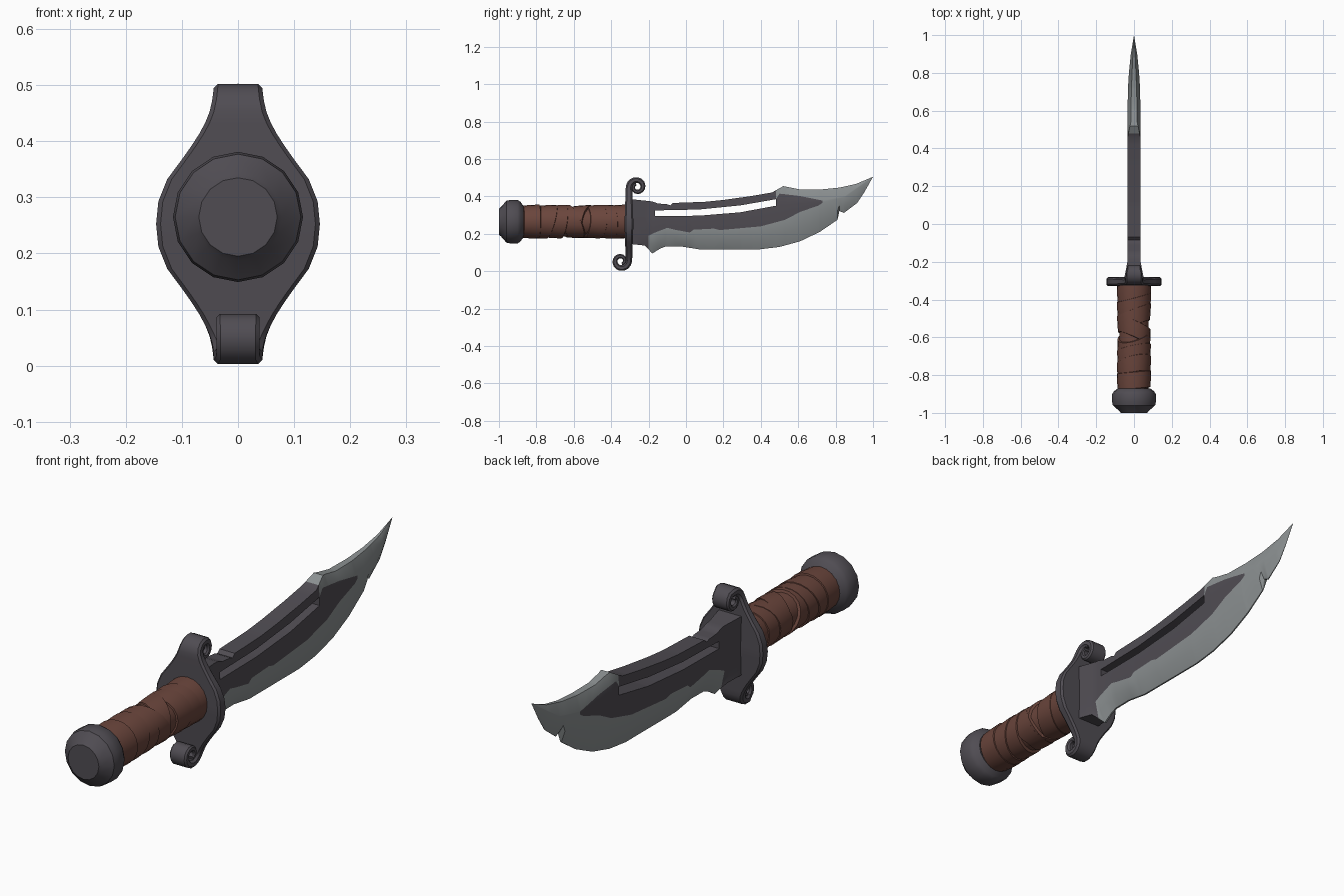
import bpy, bmesh, math, random
from mathutils import Vector

random.seed(4)
cube = bpy.data.objects.get("Cube")
if cube:
    bpy.data.objects.remove(cube)


def material(name, rgb):
    m = bpy.data.materials.new(name)
    m.use_nodes = True
    color = (*rgb, 1)
    m.diffuse_color = color
    bsdf = next(n for n in m.node_tree.nodes if n.type == 'BSDF_PRINCIPLED')
    bsdf.inputs["Base Color"].default_value = color
    bsdf.inputs["Roughness"].default_value = 0.6
    return m


dark = material("dark iron", (0.08, 0.073, 0.086))
silver = material("sharpened steel", (0.26, 0.28, 0.285))
leather = material("brown leather", (0.145, 0.06, 0.045))


def finish(name, bm, mats, angle=35):
    bmesh.ops.remove_doubles(bm, verts=bm.verts, dist=0.0001)
    bmesh.ops.recalc_face_normals(bm, faces=bm.faces)
    mesh = bpy.data.meshes.new(name)
    bm.to_mesh(mesh)
    bm.free()
    for m in mats:
        mesh.materials.append(m)
    obj = bpy.data.objects.new(name, mesh)
    bpy.context.collection.objects.link(obj)
    bpy.ops.object.select_all(action='DESELECT')
    obj.select_set(True)
    bpy.context.view_layer.objects.active = obj
    bpy.ops.object.shade_smooth_by_angle(angle=math.radians(angle))
    return obj


def loft(name, rings, mat, angle=35):
    """Skin a list of equal point rings and cap both ends."""
    bm = bmesh.new()
    loops = [[bm.verts.new(p) for p in ring] for ring in rings]
    n = len(loops[0])
    for a, b in zip(loops, loops[1:]):
        for i in range(n):
            j = (i + 1) % n
            bm.faces.new((a[i], a[j], b[j], b[i]))
    bm.faces.new(loops[0])
    bm.faces.new(loops[-1])
    return finish(name, bm, [mat], angle)


def interp(table, t):
    for (a, va), (b, vb) in zip(table, table[1:]):
        if t <= b:
            return va + (vb - va) * max(0, (t - a) / (b - a))
    return table[-1][1]


AXIS_Z = 0.265


def circle(y, r, sides, shear=lambda a: 0):
    angles = [2 * math.pi * i / sides for i in range(sides)]
    return [(r * math.cos(a), min(-0.325, y + shear(a)), AXIS_Z + r * math.sin(a)) for a in angles]


# Pommel
profile = [(-1, 0.07), (-0.99, 0.078), (-0.96, 0.112), (-0.94, 0.116),
           (-0.9, 0.116), (-0.885, 0.106), (-0.87, 0.085)]
loft("pommel", [circle(y, r, 16) for y, r in profile], dark)

# Grip core and overlapping slanted leather wraps
loft("grip_core", [circle(y, 0.078, 20) for y in (-0.88, -0.32)], leather)
BANDS = 8
for k in range(BANDS):
    start = -0.875 + k * 0.066
    phase = random.uniform(0, 2 * math.pi)
    tilt = random.uniform(0.02, 0.045) if 0 < k < BANDS - 1 else 0.008
    slant = lambda a: tilt * math.sin(a + phase)
    swell = 0.003 * abs(k - 3.5) / 3.5
    section = [(0, 0.072), (0.004, 0.083), (0.05, 0.087), (0.09, 0.088), (0.096, 0.072)]
    loft(f"grip_wrap_{k + 1}", [circle(start + y, r + swell, 20, slant) for y, r in section], leather)

# Crossguard: a wide plate whose ends roll into opposite scrolls
STEM_Y, MID_Z = -0.305, 0.2525
widths = [(0, 0.146), (0.04, 0.142), (0.08, 0.126), (0.13, 0.089), (0.17, 0.063),
          (0.2, 0.05), (0.22, 0.045), (0.26, 0.041)]
half = [(0, d * 0.02, interp(widths, d * 0.02), 0.024 - 0.0007 * d) for d in range(10)]
for s in range(19):
    a = math.pi - s * math.radians(24)
    r = 0.043 - 0.0015 * s
    dz = 0.198 + r * math.sin(a)
    w = interp(widths, dz) if s < 5 else 0.038
    half.append((0.043 + r * math.cos(a), dz, w, 0.017 - 0.0005 * s))
path = [(-y, -z, w, t) for y, z, w, t in reversed(half[1:])] + half
rings = []
for i, (y, z, w, t) in enumerate(path):
    p, q = path[max(0, i - 1)], path[min(len(path) - 1, i + 1)]
    normal = Vector((0, p[1] - q[1], q[0] - p[0])).normalized()
    center = Vector((0, STEM_Y + y, MID_Z + z))
    c = min(0.008, t * 0.5)
    quarter = [(w, t - c), (w - c, t)]
    outline = (quarter + [(-u, v) for u, v in reversed(quarter)]
               + [(-u, -v) for u, v in quarter] + [(u, -v) for u, v in reversed(quarter)])
    rings.append([center + Vector((u, 0, 0)) + normal * v for u, v in outline])
loft("crossguard", rings, dark)

# Blade: height curves along its length
spine = [(-0.29, 0.385), (-0.18, 0.373), (-0.15, 0.362), (-0.1, 0.358), (-0.085, 0.352),
         (-0.07, 0.365), (0.1, 0.371), (0.2, 0.381), (0.35, 0.402), (0.46, 0.421),
         (0.52, 0.455), (0.61, 0.437), (0.72, 0.437), (0.82, 0.447), (0.91, 0.467), (1, 0.505)]
slot_top = [(-0.29, 0.325), (-0.165, 0.325), (0.07, 0.33), (0.29, 0.352), (0.48, 0.385),
            (0.5, 0.415), (0.61, 0.402), (0.73, 0.378), (0.85, 0.403), (1, 0.505)]
slot_bottom = [(-0.29, 0.293), (0.07, 0.297), (0.29, 0.315), (0.48, 0.35),
               (0.73, 0.372), (0.85, 0.399), (1, 0.505)]
bevel = [(-0.29, 0.2), (-0.2, 0.19), (-0.17, 0.205), (-0.1, 0.232), (-0.06, 0.222),
         (0.02, 0.207), (0.04, 0.222), (0.15, 0.228), (0.18, 0.22), (0.4, 0.24), (0.53, 0.275),
         (0.61, 0.317), (0.71, 0.352), (0.73, 0.366), (0.85, 0.395), (1, 0.505)]
edge = [(-0.29, 0.145), (-0.22, 0.137), (-0.18, 0.095), (-0.14, 0.12), (-0.11, 0.132),
        (-0.03, 0.133), (0.07, 0.117), (0.395, 0.117), (0.5, 0.13), (0.61, 0.16),
        (0.715, 0.21), (0.81, 0.275), (0.82, 0.322), (0.845, 0.312), (0.915, 0.365),
        (0.955, 0.425), (1, 0.505)]
thickness = [(-0.29, 0.052), (-0.2, 0.035), (0.7, 0.033), (0.8, 0.027), (0.9, 0.017), (1, 0)]
edge_share = [(-0.22, 1), (-0.18, 0.1), (1, 0.08)]
spine_share = [(0.46, 1), (0.54, 0.5), (1, 0.3)]
SLOT = (-0.165, 0.48)

stations = {round(y, 3) for curve in (spine, slot_top, slot_bottom, bevel, edge) for y, z in curve}
stations = sorted(stations | {round(0.06 * i, 3) for i in range(16)})


def section(y):
    t, b, e = interp(thickness, y), interp(bevel, y), interp(edge, y)
    share = interp(edge_share, y)
    return [(t * interp(spine_share, y), interp(spine, y)), (t, interp(slot_top, y)),
            (t, interp(slot_bottom, y)), (t, b),
            (t * (0.35 + 0.65 * max(share, 0.6)), b + (e - b) * 0.55), (t * share, e)]


bm = bmesh.new()
grid = [[[bm.verts.new((side * x, y, z)) for x, z in section(y)] for side in (1, -1)]
        for y in stations]


def face(verts, is_silver):
    bm.faces.new(verts).material_index = int(is_silver)


for i, (y0, y1) in enumerate(zip(stations, stations[1:])):
    mid = (y0 + y1) / 2
    a, b = grid[i], grid[i + 1]
    in_slot = SLOT[0] < mid < SLOT[1]
    bright = [mid > 0.48, mid > 0.73, mid > 0.73, mid > -0.2, mid > -0.2]
    for s in (0, 1):
        for row in range(5):
            if not (in_slot and row == 1):
                face((a[s][row], a[s][row + 1], b[s][row + 1], b[s][row]), bright[row])
    # Bridge the two sides along the spine, the edge and the slot walls
    for row, tone in [(0, bright[0]), (5, bright[4])] + ([(1, False), (2, False)] if in_slot else []):
        face((a[0][row], a[1][row], b[1][row], b[0][row]), tone)
for y in SLOT:
    r, l = grid[stations.index(y)]
    face((r[1], r[2], l[2], l[1]), False)
face(grid[0][0] + grid[0][1][::-1], False)
finish("blade", bm, [dark, silver], 30)
